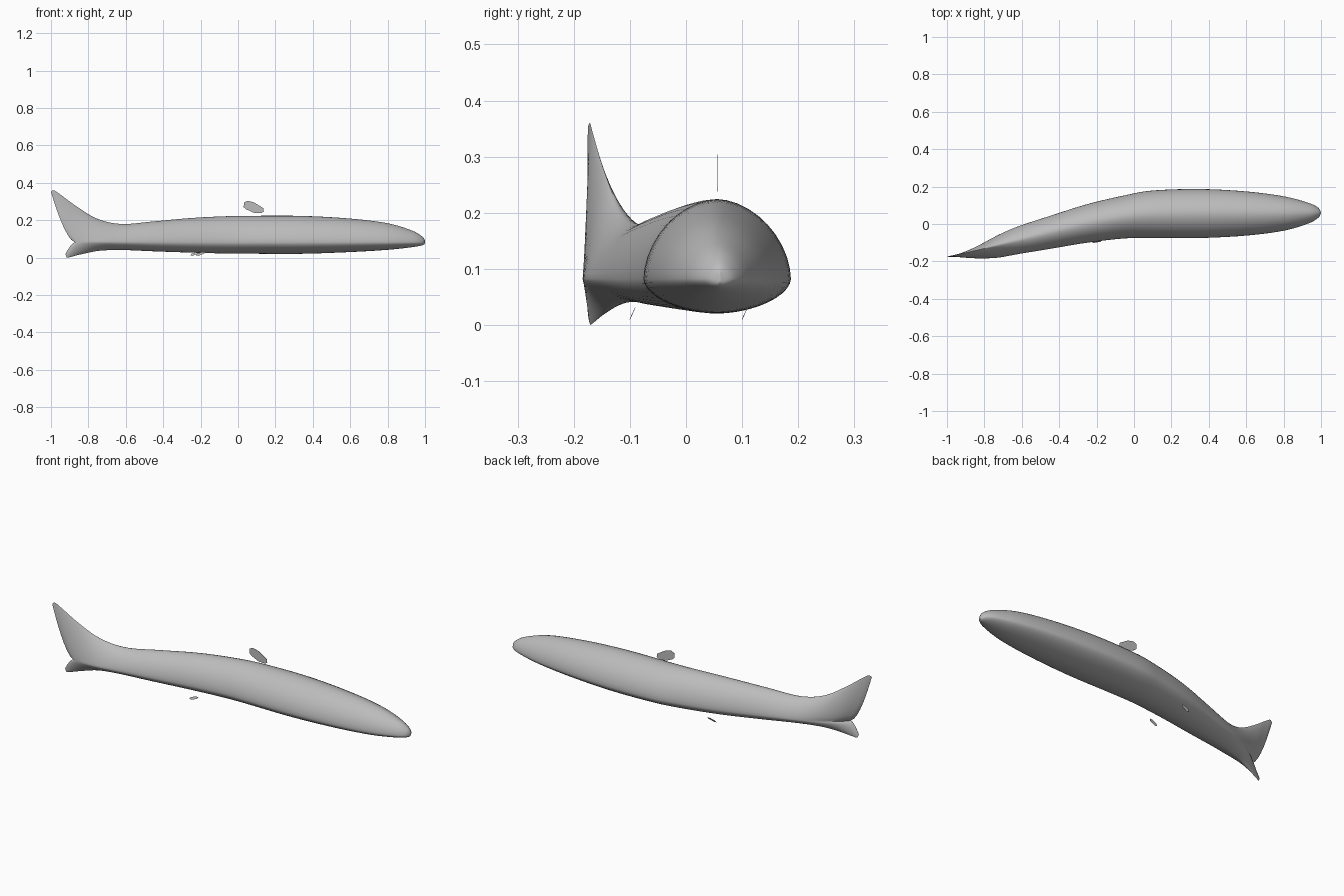
import bpy
import bmesh
from math import cos, sin, pi
from mathutils import Vector

default_cube = bpy.data.objects.get("Cube")
if default_cube:
    bpy.data.objects.remove(default_cube, do_unlink=True)

# One plain grey for the whole model
grey = bpy.data.materials.new("plain_grey")
grey.use_nodes = True
grey.diffuse_color = (0.5, 0.5, 0.5, 1)
grey.node_tree.nodes["Principled BSDF"].inputs["Base Color"].default_value = grey.diffuse_color


def make_object(name, bm):
    """Turn a bmesh into a named, coloured object."""
    mesh = bpy.data.meshes.new(name)
    bm.to_mesh(mesh)
    bm.free()
    mesh.materials.append(grey)
    obj = bpy.data.objects.new(name, mesh)
    bpy.context.collection.objects.link(obj)
    return obj


def smooth_path(rows, steps):
    """Pass a smooth curve through rows of section values."""
    rows = [Vector(row) for row in rows]
    result = []
    for i in range(len(rows) - 1):
        a, b = rows[i], rows[i + 1]
        before = rows[max(i - 1, 0)]
        after = rows[min(i + 2, len(rows) - 1)]
        for k in range(steps):
            t = k / steps
            into, out = (b - before) / 2, (after - a) / 2
            bend = a * 2 - b * 2 + into + out
            ease = b * 3 - a * 3 - into * 2 - out
            result.append(((bend * t + ease) * t + into) * t + a)
    result.append(rows[-1])
    return result


MID_HEIGHT = 0.082
SIDES = 40

# Sections: middle x, sweep of top, sweep of bottom, centre y, half width,
# top z, bottom z, sharpness of the crest
sections = [
    (1, 0, 0, .06, 0, .09, .076, 1.1),
    (.985, 0, 0, .06, .027, .113, .066, 1.1),
    (.93, 0, 0, .058, .056, .145, .056, 1.1),
    (.8, 0, 0, .056, .092, .184, .042, 1.1),
    (.6, 0, 0, .056, .118, .209, .03, 1.1),
    (.35, 0, 0, .056, .131, .223, .021, 1.1),
    (.1, 0, 0, .052, .127, .224, .021, 1.1),
    (-.05, 0, 0, .038, .115, .222, .022, 1.1),
    (-.25, 0, 0, .003, .103, .212, .027, 1.1),
    (-.45, 0, 0, -.045, .088, .194, .034, 1.15),
    (-.62, 0, 0, -.087, .074, .18, .041, 1.25),
    (-.72, -.03, -.02, -.118, .061, .207, .037, 1.4),
    (-.8, -.06, -.03, -.145, .039, .272, .02, 1.6),
    (-.85, -.1, -.045, -.165, .018, .338, .004, 1.6),
    (-.865, -.12, -.05, -.171, .009, .36, .001, 1.6),
    (-.872, -.128, -.05, -.175, .001, .352, .02, 1.6),
]

# Long body lofted into the forked, swept tail
bm = bmesh.new()
rings = []
for x, sweep_up, sweep_down, y, half, top, bottom, sharp in smooth_path(sections, 5):
    ring = []
    for k in range(SIDES):
        angle = 2 * pi * k / SIDES
        across, rise = cos(angle), sin(angle)
        level = abs(rise)
        side = abs(across) ** sharp * (1 if across > 0 else -1)
        reach = top - MID_HEIGHT if rise > 0 else bottom - MID_HEIGHT
        sweep = sweep_up if rise > 0 else sweep_down
        ring.append(bm.verts.new((x + sweep * level,
                                  y + max(half, 0) * side,
                                  MID_HEIGHT + reach * level ** sharp)))
    rings.append(ring)
for first, second in zip(rings, rings[1:]):
    for k in range(SIDES):
        n = (k + 1) % SIDES
        bm.faces.new((first[k], first[n], second[n], second[k]))
bm.faces.new(rings[0])

# Close the thin trailing edge with strips joining its two sides
last = rings[-1]
quarter, half_turn = SIDES // 4, SIDES // 2
for k in range(-quarter, quarter):
    strip = []
    for vert in (last[k], last[k + 1], last[half_turn - k - 1], last[half_turn - k]):
        if vert not in strip:
            strip.append(vert)
    if len(strip) > 2:
        bm.faces.new(strip)
bmesh.ops.remove_doubles(bm, verts=bm.verts, dist=0.0001)
bmesh.ops.recalc_face_normals(bm, faces=bm.faces)
body = make_object("body", bm)
body.select_set(True)
bpy.context.view_layer.objects.active = body
bpy.ops.object.shade_smooth_by_angle(angle=pi / 3)


def plate(name, outline, y, lean=0, base=0):
    """Thin upright plate from an x, z outline, optionally leaning along y."""
    bm = bmesh.new()
    verts = [bm.verts.new((x, y + lean * (z - base), z)) for x, z in outline]
    face = bm.faces.new(verts)
    copy = bmesh.ops.extrude_face_region(bm, geom=[face])["geom"]
    moved = [item for item in copy if isinstance(item, bmesh.types.BMVert)]
    bmesh.ops.translate(bm, verts=moved, vec=(0, 0.001, 0))
    bmesh.ops.recalc_face_normals(bm, faces=bm.faces)
    return make_object(name, bm)


# Floating fin tip above the back
plate("upper_fin_tip", [(.03, .27), (.032, .295), (.05, .304), (.085, .296), (.135, .265),
                        (.138, .247), (.125, .238), (.085, .24), (.045, .258)], .055)

# Floating fin tips under the belly
small = [(-.025, .012), (-.012, .01), (.02, .022), (.025, .031), (.005, .029), (-.018, .021)]
for name, x, y in (("right_fin_tip", -.2, -.096), ("left_fin_tip", -.23, .104)):
    plate(name, [(x + dx, z) for dx, z in small], y, lean=.45, base=.02)
